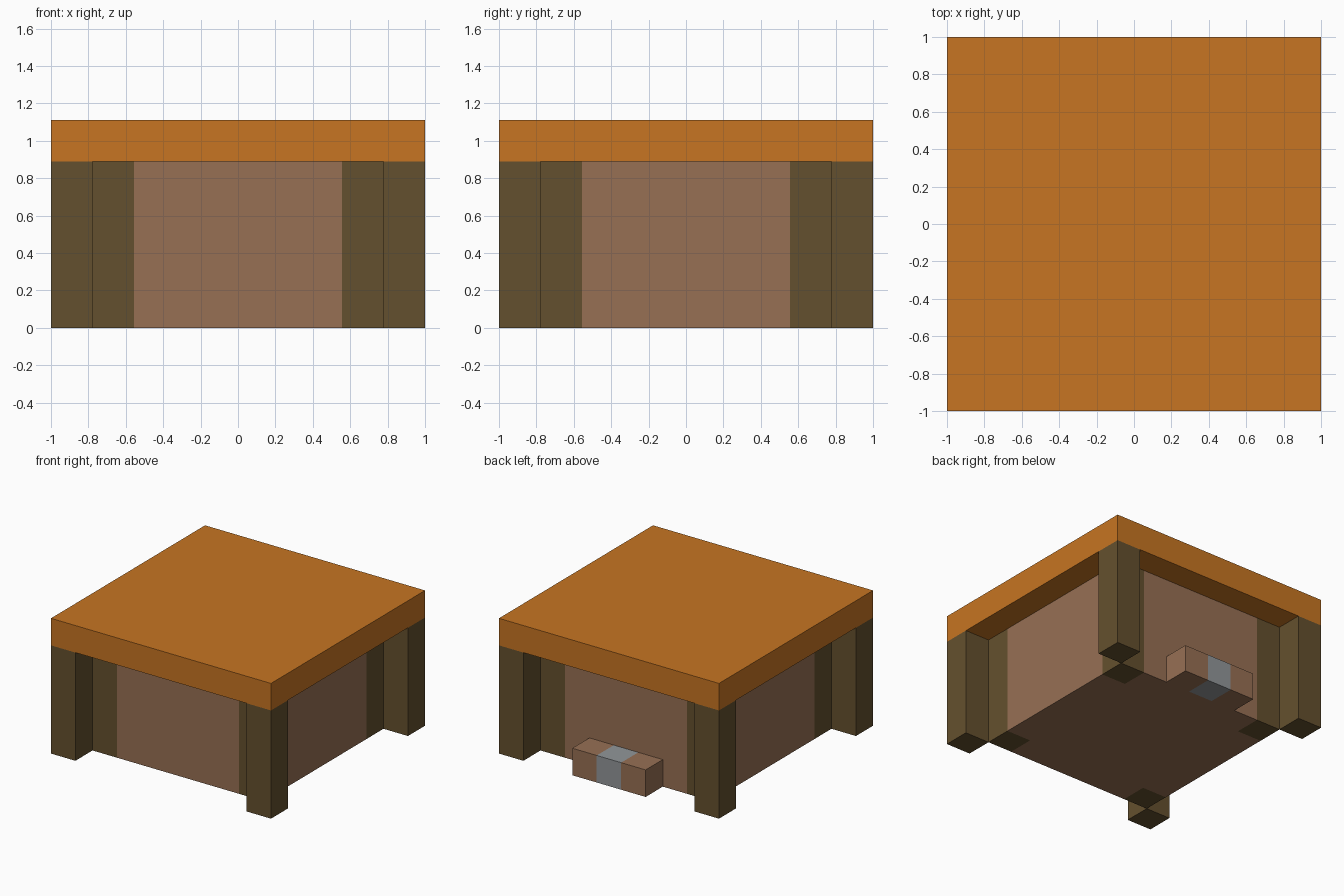
import bpy, bmesh
from mathutils import Vector

cube = bpy.data.objects.get("Cube")
if cube:
    bpy.data.objects.remove(cube, do_unlink=True)

U = 2 / 9  # block size: the whole table house sits on a 9 x 9 x 5 block grid


def material(name, rgb):
    linear = [((c / 255 + 0.055) / 1.055) ** 2.4 for c in rgb] + [1]
    mat = bpy.data.materials.new(name)
    mat.use_nodes = True
    mat.diffuse_color = linear
    mat.node_tree.nodes["Principled BSDF"].inputs["Base Color"].default_value = linear
    return mat


ORANGE = material("orange_roof", (199, 117, 34))
OLIVE = material("dark_olive_wood", (100, 80, 46))
BROWN = material("brown_wall", (151, 112, 84))
GREY = material("grey_metal", (146, 150, 153))


def box(name, low, high, mats, cuts=(), rule=None):
    """Box between two corners in blocks; cuts are (axis, position) slices,
    and faces meeting the rule take the second material."""
    low, high = Vector(low) * U, Vector(high) * U
    bm = bmesh.new()
    bmesh.ops.create_cube(bm, size=1)
    for v in bm.verts:
        v.co = (low + high) / 2 + v.co * (high - low)
    for axis, pos in cuts:
        normal = Vector((0, 0, 0))
        normal[axis] = 1
        bmesh.ops.bisect_plane(bm, geom=bm.verts[:] + bm.edges[:] + bm.faces[:],
                               plane_co=normal * pos * U, plane_no=normal)
    for f in bm.faces:
        if rule and rule(f.calc_center_median() / U):
            f.material_index = 1
    mesh = bpy.data.meshes.new(name)
    bm.to_mesh(mesh)
    bm.free()
    for m in mats:
        mesh.materials.append(m)
    obj = bpy.data.objects.new(name, mesh)
    bpy.context.collection.objects.link(obj)
    return obj


# Flat overhanging roof slab
box("roof_slab", (-4.5, -4.5, 4), (4.5, 4.5, 5), [ORANGE])

# Body with dark wood corners
box("body", (-3.5, -3.5, 0), (3.5, 3.5, 4), [BROWN, OLIVE],
    cuts=[(axis, pos) for axis in (0, 1) for pos in (-2.5, 2.5)],
    rule=lambda c: abs(c.x) > 2.5 and abs(c.y) > 2.5)

# Corner posts
for sx, side in ((-1, "right"), (1, "left")):
    for sy, end in ((-1, "front"), (1, "back")):
        x, y = sx * 4, sy * 4
        box(f"{end}_{side}_post", (x - .5, y - .5, 0), (x + .5, y + .5, 4), [OLIVE])

# Low step on the back with a grey centre block
box("back_step", (-1.5, 3.5, 0), (1.5, 4.5, 1), [BROWN, GREY],
    cuts=[(0, -.5), (0, .5)], rule=lambda c: abs(c.x) < .5)
